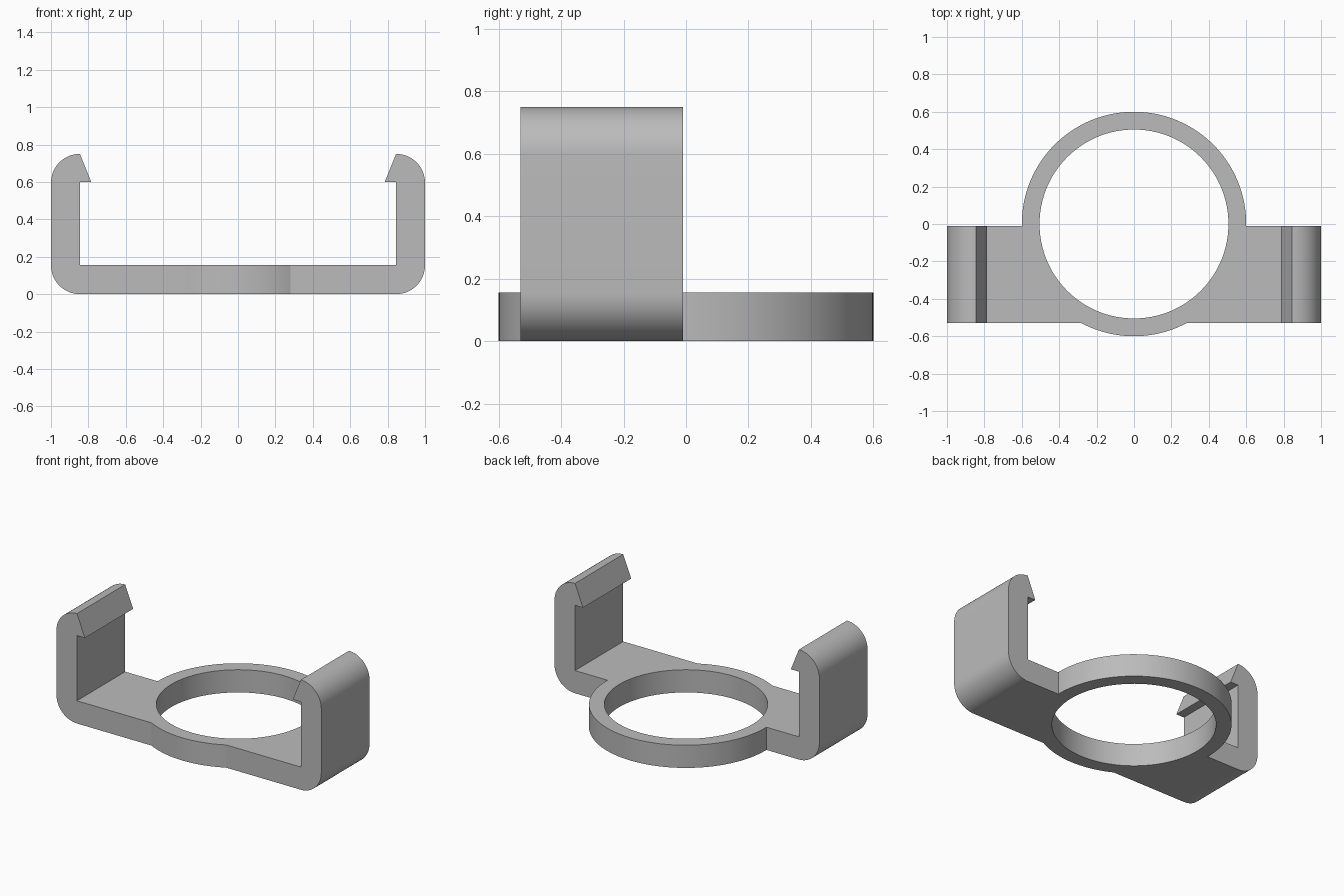
import bpy, bmesh
from math import sin, cos, pi, radians

cube = bpy.data.objects.get("Cube")
if cube:
    bpy.data.objects.remove(cube, do_unlink=True)

THICK = 0.155          # plate and arm thickness
Y_FRONT, Y_BACK = -0.53, -0.01
R_OUT, R_IN = 0.6, 0.505

grey = bpy.data.materials.new("grey_plastic")
grey.use_nodes = True
grey.diffuse_color = (0.5, 0.5, 0.5, 1)
grey.node_tree.nodes["Principled BSDF"].inputs["Base Color"].default_value = (0.5, 0.5, 0.5, 1)


def prism(name, points, offset):
    """Extrude a closed planar outline into a solid object."""
    bm = bmesh.new()
    face = bm.faces.new([bm.verts.new(p) for p in points])
    ext = bmesh.ops.extrude_face_region(bm, geom=[face])
    moved = [v for v in ext["geom"] if isinstance(v, bmesh.types.BMVert)]
    bmesh.ops.translate(bm, verts=moved, vec=offset)
    bmesh.ops.recalc_face_normals(bm, faces=bm.faces)
    mesh = bpy.data.meshes.new(name)
    bm.to_mesh(mesh)
    bm.free()
    mesh.materials.append(grey)
    obj = bpy.data.objects.new(name, mesh)
    bpy.context.collection.objects.link(obj)
    return obj


def arc(cx, cz, r, start, end, steps=16):
    angles = [radians(start + (end - start) * i / steps) for i in range(steps + 1)]
    return [(cx + r * cos(a), cz + r * sin(a)) for a in angles]


def disc(name, r, z, height, steps=128):
    ring = [(r * cos(2 * pi * i / steps), r * sin(2 * pi * i / steps), z) for i in range(steps)]
    return prism(name, ring, (0, 0, height))


# Clip profile: right half from bottom to inner floor, then mirrored
inner = 1 - THICK
half = arc(inner, THICK, THICK, -90, 0) + arc(inner, 0.595, THICK, 0, 90)
half += [(0.785, 0.6), (inner, 0.6), (inner, THICK)]
outline = half + [(-x, z) for x, z in reversed(half)]
clip = prism("clip_bracket", [(x, Y_FRONT, z) for x, z in outline], (0, Y_BACK - Y_FRONT, 0))

# Ring collar joined to the bracket, with a round hole through both
collar = disc("ring_collar", R_OUT, 0, THICK)
bore = disc("bore_cutter", R_IN, -0.1, THICK + 0.2)
for tool, operation in ((collar, 'UNION'), (bore, 'DIFFERENCE')):
    mod = clip.modifiers.new(tool.name, 'BOOLEAN')
    mod.operation = operation
    mod.solver = 'EXACT'
    mod.object = tool

# Apply the booleans and remove the helpers
bpy.context.view_layer.update()
graph = bpy.context.evaluated_depsgraph_get()
result = bpy.data.meshes.new_from_object(clip.evaluated_get(graph))
clip.modifiers.clear()
clip.data = result
for tool in (collar, bore):
    bpy.data.objects.remove(tool, do_unlink=True)

# Smooth the rounded surfaces, keep the edges sharp
bpy.ops.object.select_all(action='DESELECT')
clip.select_set(True)
bpy.context.view_layer.objects.active = clip
bpy.ops.object.shade_smooth_by_angle(angle=radians(20))
